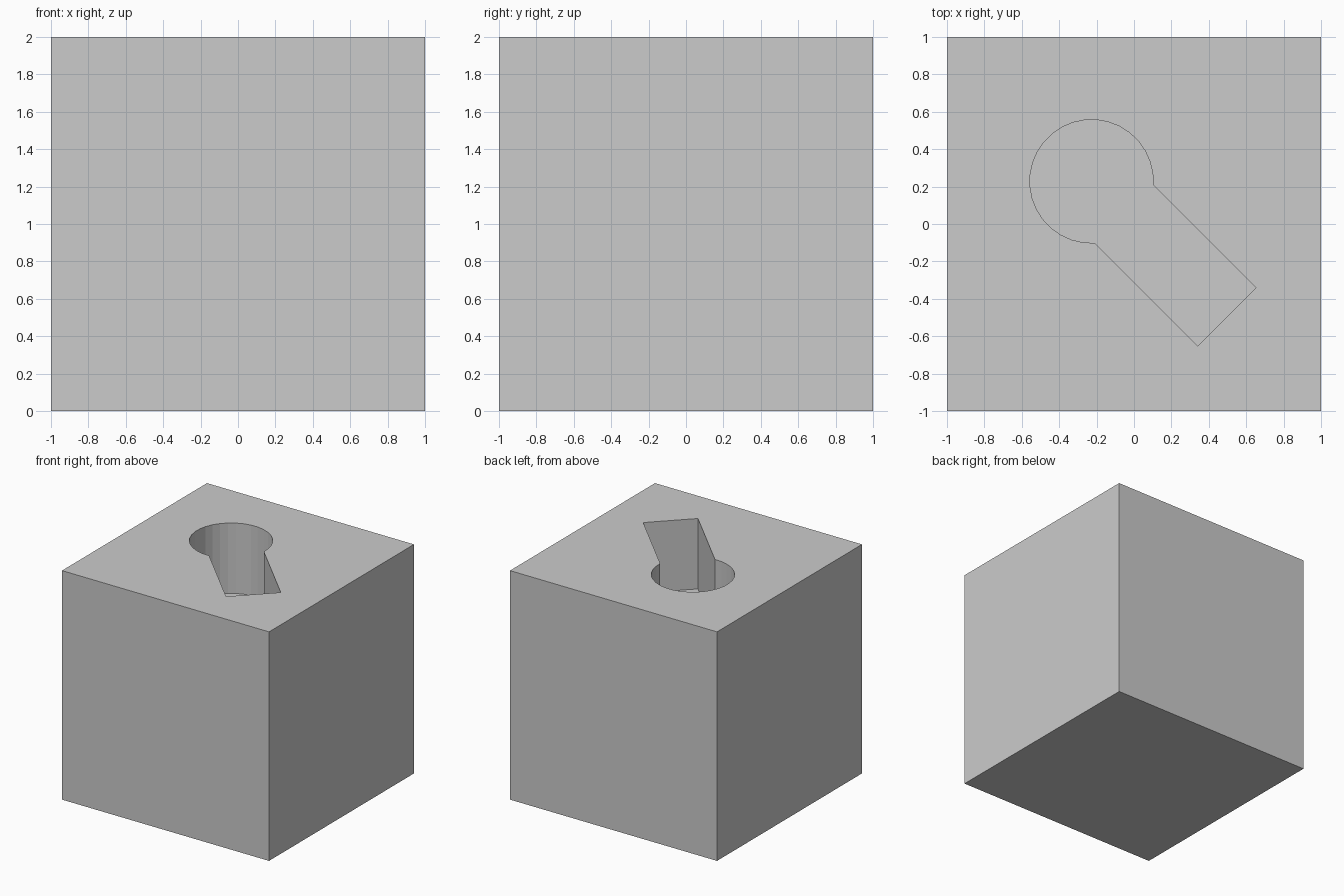
import bpy, bmesh, math
from mathutils import Vector

if "Cube" in bpy.data.objects:
    bpy.data.objects.remove(bpy.data.objects["Cube"])

CENTRE = Vector((-0.227, 0.228))   # round part of the keyhole
RADIUS, HALF_SLOT = 0.33, 0.22
SLOT_END = Vector((0.497, -0.497)) # middle of the slot's square end
FLOOR_Z = 1.385
ARC_STEPS = 25


def keyhole_outline():
    along = (SLOT_END - CENTRE).normalized()
    side = Vector((-along.y, along.x))
    start = math.asin(HALF_SLOT / RADIUS)
    sweep = 2 * math.pi - 2 * start
    pts = []
    for i in range(ARC_STEPS + 1):
        a = start + sweep * i / ARC_STEPS
        pts.append(CENTRE + RADIUS * (math.cos(a) * along + math.sin(a) * side))
    pts += [SLOT_END - HALF_SLOT * side, SLOT_END + HALF_SLOT * side]
    return pts


def prism(name, outline, z0, z1):
    bm = bmesh.new()
    base = bm.faces.new([bm.verts.new((p[0], p[1], z0)) for p in outline])
    top = bmesh.ops.extrude_face_region(bm, geom=[base], use_keep_orig=True)
    verts = [g for g in top["geom"] if isinstance(g, bmesh.types.BMVert)]
    bmesh.ops.translate(bm, verts=verts, vec=(0, 0, z1 - z0))
    bmesh.ops.recalc_face_normals(bm, faces=bm.faces)
    mesh = bpy.data.meshes.new(name)
    bm.to_mesh(mesh)
    bm.free()
    obj = bpy.data.objects.new(name, mesh)
    bpy.context.collection.objects.link(obj)
    return obj


# Solid cube
block = prism("block", [(-1, -1), (1, -1), (1, 1), (-1, 1)], 0, 2)

# Keyhole pocket sunk into the top
cutter = prism("keyhole_cutter", keyhole_outline(), FLOOR_Z, 2.2)
cutter.hide_render = True
cut = block.modifiers.new("keyhole_pocket", "BOOLEAN")
cut.operation, cut.solver, cut.object = "DIFFERENCE", "EXACT", cutter

bpy.context.view_layer.objects.active = block
block.select_set(True)
bpy.ops.object.modifier_apply(modifier=cut.name)
bpy.data.objects.remove(cutter)
